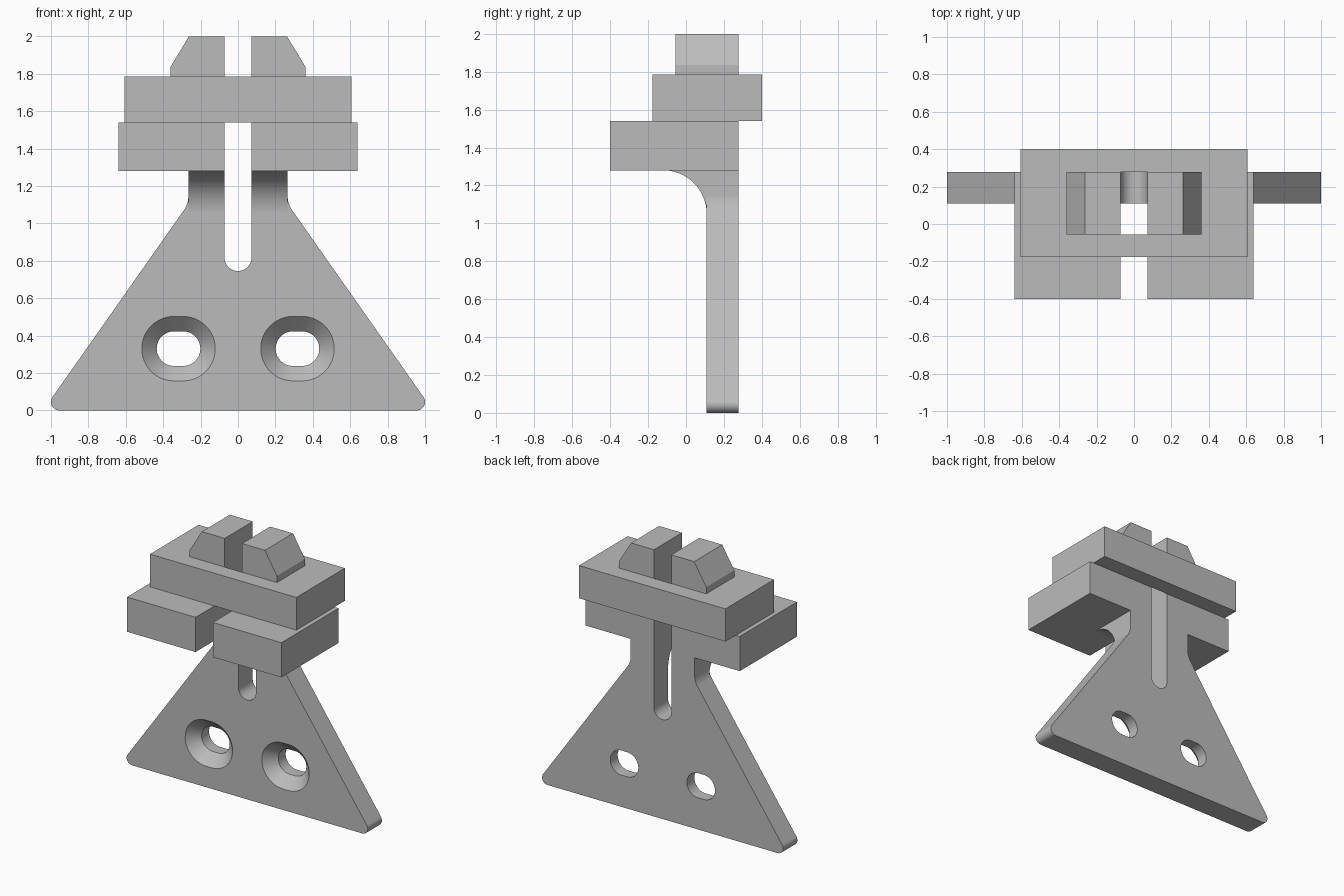
import bpy, bmesh, math
from mathutils import Vector

if "Cube" in bpy.data.objects:
    bpy.data.objects.remove(bpy.data.objects["Cube"])

FRONT, BACK = 0.109, 0.277      # plate thickness range in y
SLOT, NECK = 0.072, 0.265       # half widths of slot and neck

grey = bpy.data.materials.new("plain_grey")
grey.diffuse_color = (0.5, 0.5, 0.5, 1)
grey.use_nodes = True
grey.node_tree.nodes["Principled BSDF"].inputs["Base Color"].default_value = grey.diffuse_color


def loft(name, rings):
    """Closed solid through equally sized rings of 3D points."""
    bm = bmesh.new()
    rows = [[bm.verts.new(p) for p in ring] for ring in rings]
    n = len(rows[0])
    bm.faces.new(rows[0])
    bm.faces.new(rows[-1])
    for a, b in zip(rows, rows[1:]):
        for i in range(n):
            bm.faces.new((a[i], a[(i + 1) % n], b[(i + 1) % n], b[i]))
    bmesh.ops.recalc_face_normals(bm, faces=bm.faces)
    mesh = bpy.data.meshes.new(name)
    bm.to_mesh(mesh)
    bm.free()
    mesh.materials.append(grey)
    ob = bpy.data.objects.new(name, mesh)
    bpy.context.collection.objects.link(ob)
    return ob


def extrude_y(name, pts, y0, y1):
    return loft(name, [[(x, y, z) for x, z in pts] for y in (y0, y1)])


def extrude_x(name, pts, x0, x1):
    return loft(name, [[(x, y, z) for y, z in pts] for x in (x0, x1)])


def box(name, x0, x1, y0, y1, z0, z1):
    return extrude_y(name, [(x0, z0), (x1, z0), (x1, z1), (x0, z1)], y0, y1)


def arc(cx, cy, r, a0, a1, n):
    angles = [math.radians(a0 + (a1 - a0) * i / n) for i in range(n + 1)]
    return [(cx + r * math.cos(a), cy + r * math.sin(a)) for a in angles]


def combine(ob, other, operation):
    mod = ob.modifiers.new("combine", 'BOOLEAN')
    mod.operation, mod.object, mod.solver = operation, other, 'EXACT'
    with bpy.context.temp_override(object=ob, active_object=ob):
        bpy.ops.object.modifier_apply(modifier=mod.name)
    bpy.data.objects.remove(other, do_unlink=True)


def round_corner(before, corner, after, r, n=10):
    p = Vector(corner)
    u = (Vector(before) - p).normalized()
    v = (Vector(after) - p).normalized()
    half = u.angle(v) / 2
    a, b = p + u * r / math.tan(half), p + v * r / math.tan(half)
    c = p + (u + v).normalized() * r / math.sin(half)
    sweep = (a - c).angle(b - c)
    return [tuple(c + ((a - c) * math.sin(sweep * (1 - i / n))
                       + (b - c) * math.sin(sweep * i / n)) / math.sin(sweep))
            for i in range(n + 1)]


# Triangular plate with rounded corners, neck and round-ended slot
foot, waist, top = (1.042, 0), (NECK, 1.105), (NECK, 1.28)
half = round_corner((0, 0), foot, waist, 0.045) + round_corner(foot, waist, top, 0.14)
half += [top, (SLOT, 1.28)] + arc(0, 0.817, SLOT, 0, -90, 10)
outline = half + [(-x, z) for x, z in reversed(half[:-1])]
body = extrude_y("bracket_body", outline, FRONT, BACK)

# Countersunk oblong screw holes
for s in (-1, 1):
    rings = []
    for y, r in ((FRONT - 0.02, 0.1925), (FRONT + 0.08, 0.0925), (BACK + 0.02, 0.0925)):
        shape = arc(0.024, 0, r, -90, 90, 24) + arc(-0.024, 0, r, 90, 270, 24)
        rings.append([(s * 0.318 + x, y, 0.33 + z) for x, z in shape])
    combine(body, loft("hole_cutter", rings), 'DIFFERENCE')

# Both sides: shelf block, curved web under it, and tapered prong on top
for s in (-1, 1):
    combine(body, box("shelf", s * SLOT, s * 0.64, -0.4, BACK, 1.28, 1.54), 'UNION')
    web = arc(-0.121, 1.05, 0.23, 0, 90, 20) + [(-0.121, 1.3), (0.2, 1.3), (0.2, 1.05)]
    combine(body, extrude_x("web", web, s * SLOT, s * NECK), 'UNION')
    prong = [(SLOT, 1.5), (NECK, 1.5), (NECK, 1.785), (0.362, 1.785),
             (0.362, 1.835), (0.262, 2.0), (SLOT, 2.0)]
    combine(body, extrude_y("prong", [(s * x, z) for x, z in prong], -0.055, BACK), 'UNION')

# Rectangular collar held around the prongs
collar = box("collar", -0.607, 0.607, -0.176, 0.4, 1.54, 1.785)
combine(collar, box("collar_cutter", -NECK, NECK, -0.055, BACK, 1.4, 1.9), 'DIFFERENCE')

# Smooth curved surfaces, keeping hard edges
for ob in (body, collar):
    bpy.ops.object.select_all(action='DESELECT')
    ob.select_set(True)
    bpy.context.view_layer.objects.active = ob
    bpy.ops.object.shade_smooth_by_angle(angle=math.radians(25))
    ob.modifiers.new("even_normals", 'WEIGHTED_NORMAL').keep_sharp = True
